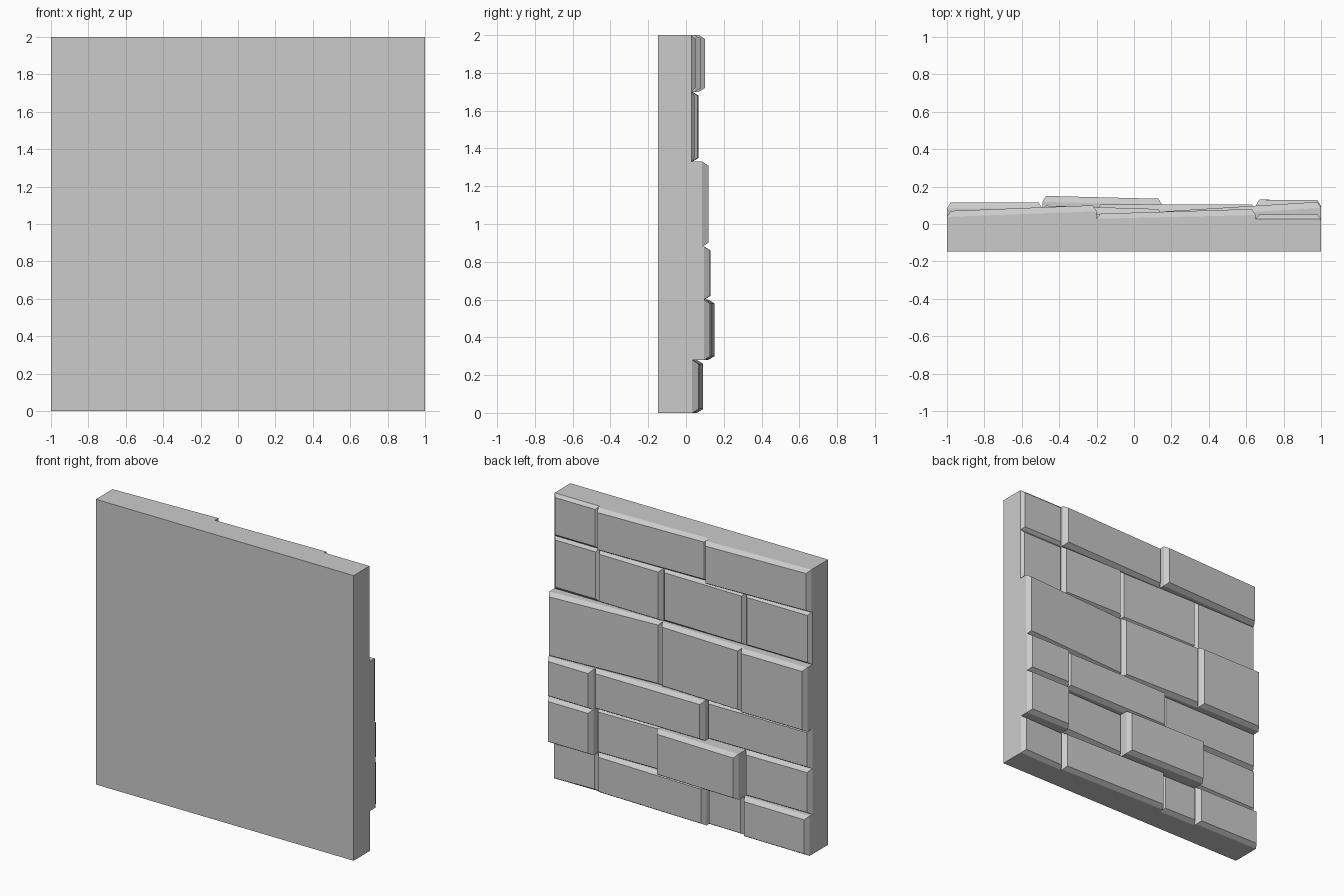
import bpy, bmesh

if "Cube" in bpy.data.objects:
    bpy.data.objects.remove(bpy.data.objects["Cube"])

BACK, SLAB = -0.147, 0.026      # front plane and groove plane of the backing slab
INSET, CHAMFER = 0.02, 0.032    # bevel size on every stone


def loft(name, rings):
    """Closed solid from a stack of four-point rings."""
    bm = bmesh.new()
    vs = [[bm.verts.new(p) for p in ring] for ring in rings]
    bm.faces.new(vs[0])
    bm.faces.new(vs[-1])
    for a, b in zip(vs, vs[1:]):
        for i in range(4):
            j = (i + 1) % 4
            bm.faces.new((a[i], a[j], b[j], b[i]))
    bmesh.ops.recalc_face_normals(bm, faces=bm.faces)
    mesh = bpy.data.meshes.new(name)
    bm.to_mesh(mesh)
    bm.free()
    ob = bpy.data.objects.new(name, mesh)
    bpy.context.collection.objects.link(ob)
    return ob


def ring(x0, x1, z0, z1, y0, y1):
    return [(x0, y0, z0), (x1, y1, z0), (x1, y1, z1), (x0, y0, z1)]


def stone(name, xa, xb, z0, z1, ya, yb):
    """Chamfered stone from xa (right) to xb (left), face depth ya to yb."""
    base_a = max(SLAB + 0.002, ya - CHAMFER)
    base_b = max(SLAB + 0.002, yb - CHAMFER)
    return loft(name, [
        ring(xa, xb, z0, z1, SLAB - 0.004, SLAB - 0.004),
        ring(xa, xb, z0, z1, base_a, base_b),
        ring(xa - INSET, xb + INSET, z0 + INSET, z1 - INSET, ya, yb)])


# Backing slab
loft("backing_slab", [ring(-1, 1, 0, 2, BACK, BACK), ring(-1, 1, 0, 2, SLAB, SLAB)])

# Courses: bottom, top, x joints, face depth at both ends of each stone
courses = [
    (0.00, 0.28, (1, .65, -.20, -.49, -1), ((.065, .055), (.07, .09), (.06, .065), (.085, .09))),
    (0.28, 0.60, (1, .65, .15, -.49, -1), ((.128, .13), (.075, .065), (.135, .15), (.065, .06))),
    (0.60, 0.88, (1, .65, -.20, -1), ((.127, .13), (.105, .105), (.065, .06))),
    (0.88, 1.33, (1, .15, -.49, -1), ((.118, .068), (.08, .098), (.115, .115))),
    (1.33, 1.70, (1, .65, .15, -.49, -1), ((.045, .045), (.06, .066), (.05, .058), (.055, .055))),
    (1.70, 2.00, (1, .65, -.20, -1), ((.05, .05), (.08, .055), (.1, .07))),
]
for r, (z0, z1, xs, depths) in enumerate(courses, 1):
    for c, (ya, yb) in enumerate(depths):
        stone(f"stone_{r}_{c + 1}", xs[c], xs[c + 1], z0, z1, ya, yb)
